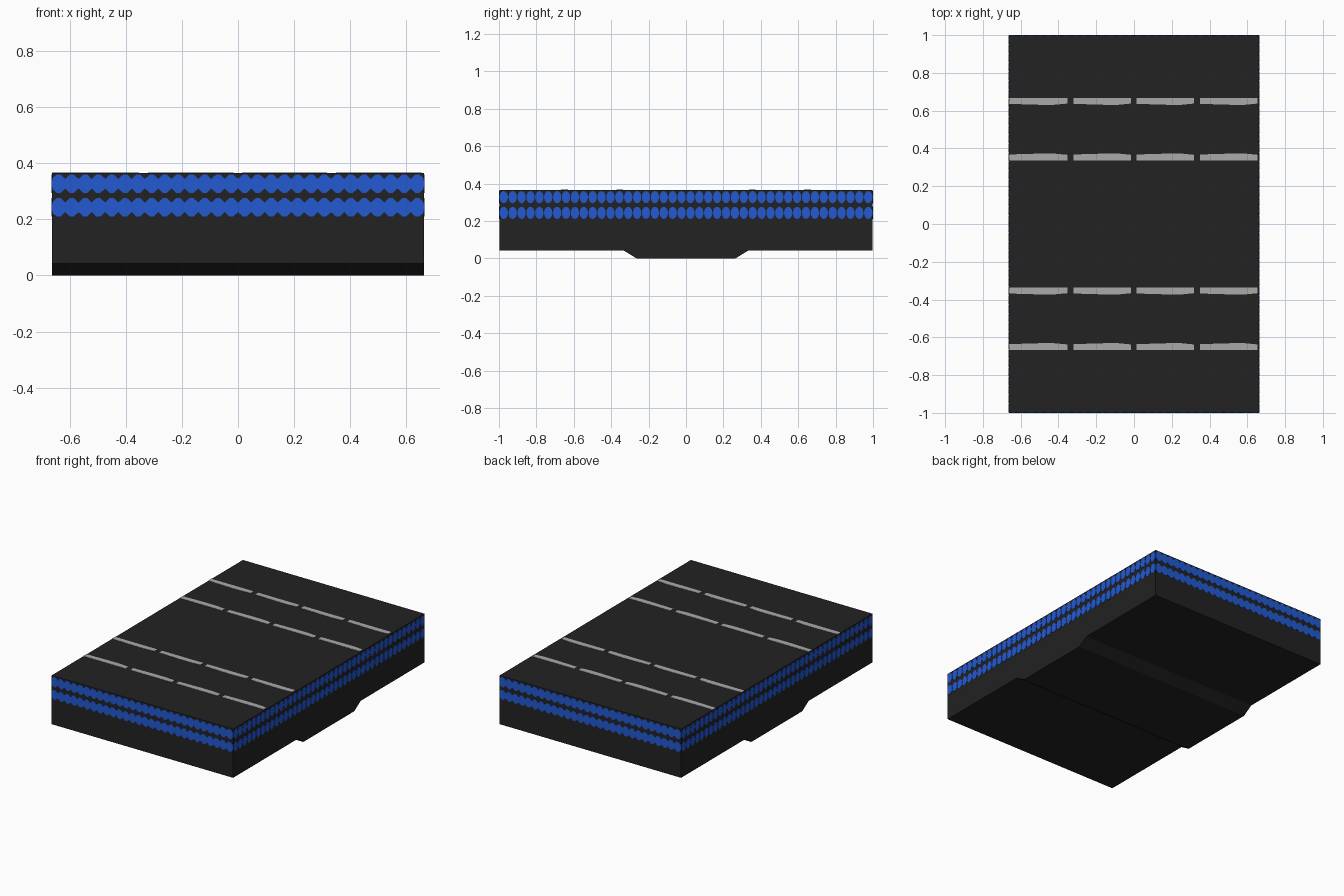
import bpy, bmesh, math
from mathutils import Vector

if "Cube" in bpy.data.objects:
    bpy.data.objects.remove(bpy.data.objects["Cube"])


def material(name, rgb):
    m = bpy.data.materials.new(name)
    m.diffuse_color = (*rgb, 1)
    m.use_nodes = True
    m.node_tree.nodes["Principled BSDF"].inputs["Base Color"].default_value = m.diffuse_color
    return m


DARK = material("dark grey", (0.016, 0.016, 0.016))
BLUE = material("blue", (0.016, 0.1, 0.64))
GREY = material("light grey", (0.40, 0.40, 0.39))

HX, HY, TOP, T = 0.665, 1.0, 0.367, 0.002


def prisms(name, outlines, origin, u, v, depth, mat):
    """Extrude flat 2D outlines, lying in the u/v plane, along u x v."""
    bm = bmesh.new()
    o, u, v = Vector(origin), Vector(u), Vector(v)
    n = u.cross(v) * depth
    for pts in outlines:
        low = [bm.verts.new(o + u * a + v * b) for a, b in pts]
        high = [bm.verts.new(p.co + n) for p in low]
        bm.faces.new(low[::-1])
        bm.faces.new(high)
        for i in range(len(pts)):
            j = (i + 1) % len(pts)
            bm.faces.new((low[i], low[j], high[j], high[i]))
    bmesh.ops.recalc_face_normals(bm, faces=bm.faces)
    me = bpy.data.meshes.new(name)
    bm.to_mesh(me)
    bm.free()
    me.materials.append(mat)
    ob = bpy.data.objects.new(name, me)
    bpy.context.collection.objects.link(ob)
    return ob


# Slab with a shallow tapered keel underneath
ye = HY - T
profile = [(-ye, TOP - T), (-ye, 0.043), (-0.335, 0.043), (-0.265, 0),
           (0.265, 0), (0.335, 0.043), (ye, 0.043), (ye, TOP - T)]
prisms("slab_body", [profile], (-HX + T, 0, 0), (0, 1, 0), (0, 0, 1),
       2 * (HX - T), DARK)

ROWS = (0.327, 0.243)


# Long sides: rows of separate ovals
def ovals():
    p = 2 * ye / 42
    return [[(-ye + p * (i + 0.5) + 0.0225 * math.cos(k * math.tau / 12),
              z + 0.033 * math.sin(k * math.tau / 12)) for k in range(12)]
            for i in range(42) for z in ROWS]


# Short ends: rows of touching cut-off diamonds
def diamonds():
    w = HX - T
    p = 2 * w / 28
    shape = [(-p / 2, -0.017), (-0.007, -0.033), (0.007, -0.033), (p / 2, -0.017),
             (p / 2, 0.017), (0.007, 0.033), (-0.007, 0.033), (-p / 2, 0.017)]
    return [[(-w + p * (i + 0.5) + a, z + b) for a, b in shape]
            for i in range(28) for z in ROWS]


for s, side, end in ((1, "right", "front"), (-1, "left", "back")):
    prisms(side + "_blue_ovals", ovals(), (s * (HX - T), 0, 0),
           (0, s, 0), (0, 0, 1), T, BLUE)
    prisms(end + "_blue_diamonds", diamonds(), (0, -s * ye, 0),
           (s, 0, 0), (0, 0, 1), T, BLUE)

# Top: four dashed lines, each dash with a slight bulge toward its pair
dashes = []
for y, bulge in ((0.652, -1), (0.352, 1), (-0.352, -1), (-0.652, 1)):
    for x0 in (-0.663, -0.32, 0.014, 0.35):
        x1 = x0 + (0.31 if x0 < -0.6 else 0.304)
        h = 0.016 * bulge
        dashes.append([(x0, y - h), (x1, y - h), (x1, y + h * 0.9),
                       (x0 + 0.24, y + h * 1.3), (x0 + 0.16, y + h * 1.3),
                       (x0, y + h)])
prisms("top_dashes", dashes, (0, 0, TOP - T), (1, 0, 0), (0, 1, 0), T, GREY)
